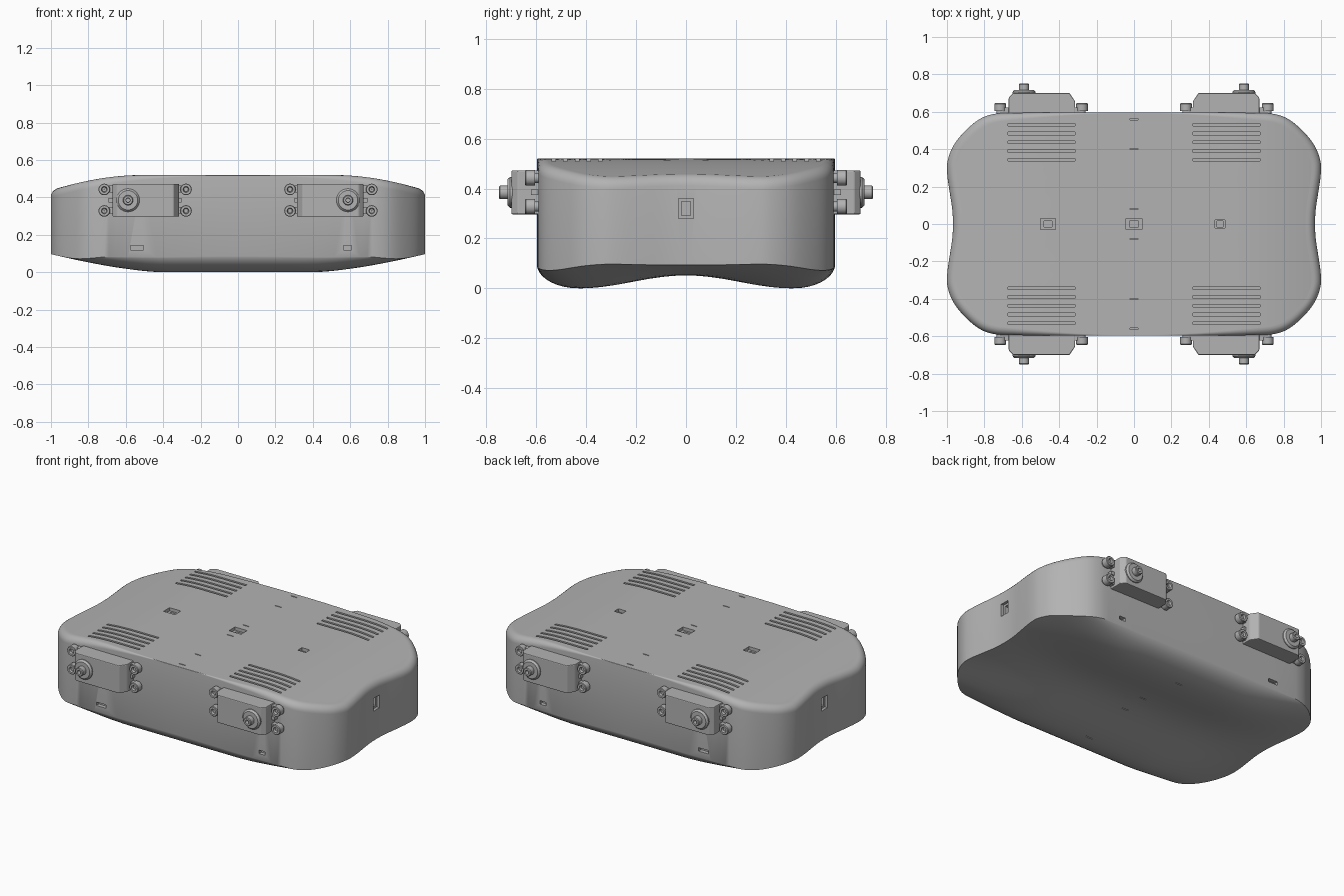
import bpy, bmesh, math
from mathutils import Vector

cube = bpy.data.objects.get("Cube")
if cube:
    bpy.data.objects.remove(cube, do_unlink=True)

grey = bpy.data.materials.new("matte_grey")
grey.use_nodes = True
grey.diffuse_color = (0.45, 0.45, 0.45, 1)
grey.node_tree.nodes["Principled BSDF"].inputs["Base Color"].default_value = (0.45, 0.45, 0.45, 1)


def make_object(name, bm):
    bmesh.ops.recalc_face_normals(bm, faces=bm.faces[:])
    mesh = bpy.data.meshes.new(name)
    bm.to_mesh(mesh)
    bm.free()
    mesh.materials.append(grey)
    obj = bpy.data.objects.new(name, mesh)
    bpy.context.collection.objects.link(obj)
    return obj


def activate(obj):
    bpy.ops.object.select_all(action='DESELECT')
    obj.select_set(True)
    bpy.context.view_layer.objects.active = obj


def smooth(obj, angle=35):
    activate(obj)
    bpy.ops.object.shade_smooth_by_angle(angle=math.radians(angle))


def add_box(bm, centre, size):
    verts = bmesh.ops.create_cube(bm, size=1)["verts"]
    for v in verts:
        v.co = Vector(c + p * s for c, p, s in zip(centre, v.co, size))


def add_lathe(bm, x, z, profile, steps=28):
    """Closed ring profile of (radius, distance forward), turned about y."""
    rings = []
    for i in range(steps):
        a = math.tau * i / steps
        rings.append([bm.verts.new((x + r * math.cos(a), -d, z + r * math.sin(a)))
                      for r, d in profile])
    n = len(profile)
    for i in range(steps):
        here, there = rings[i], rings[(i + 1) % steps]
        for j in range(n):
            k = (j + 1) % n
            bm.faces.new((here[j], there[j], there[k], here[k]))


def mirror_four(obj):
    mod = obj.modifiers.new("Mirror", 'MIRROR')
    mod.use_axis = (True, True, False)
    mod.use_mirror_merge = False


# Waisted plan outline: a smooth curve through one quarter, mirrored
def outline():
    quarter = [(.968, 0), (.972, .08), (.987, .18), (.999, .27), (.996, .34), (.965, .42),
               (.905, .495), (.83, .558), (.755, .587), (.65, .594), (.35, .596), (0, .597)]
    pts = quarter + [(-x, y) for x, y in quarter[-2::-1]]
    pts += [(x, -y) for x, y in pts[-2:0:-1]]
    pts = [Vector(p) for p in pts]
    out, n = [], len(pts)
    for i in range(n):
        a, b, c, d = (pts[(i + k) % n] for k in (-1, 0, 1, 2))
        for t in (0, .25, .5, .75):
            out.append(b + (c - a) * t / 2 + (a * 2 - b * 5 + c * 4 - d) * t * t / 2
                       + (b * 3 - a - c * 3 + d) * t ** 3 / 2)
    return out


def top_height(x):
    return .52 - .085 * (max(0, abs(x) - .5) / .5) ** 2


def bottom_height(x, y):
    y = abs(y)
    if y < .43:
        p = .026 * (1 + math.cos(math.pi * y / .43))
    else:
        p = .097 * (1 - math.sqrt(max(0, 1 - ((y - .43) / .168) ** 2)))
    rise = min(1, max(0, abs(x) - .4) / .6) ** 1.5
    return .097 * rise + p * (1 - rise)


# Body shell: crowned top, rounded rim, upright wall, rippled underside
def build_body():
    bm = bmesh.new()
    edge = outline()
    n = len(edge)
    inward = []
    for i in range(n):
        t = (edge[(i + 1) % n] - edge[i - 1]).normalized()
        inward.append(Vector((-t.y, t.x)))

    def rim(p):
        t = min(1, max(0, (abs(p.x) - .1) / .85))
        return .004 + .045 * t * t * (3 - 2 * t)

    spread = [math.sin(math.pi / 2 * k / 18) for k in range(1, 19)]
    rings = []
    for s in spread[:-1]:
        rings.append([(q.x, q.y, bottom_height(q.x, q.y)) for q in (p * s for p in edge)])
    rings.append([(p.x, p.y, bottom_height(p.x, p.y)) for p in edge])
    for k in range(7):
        a = math.pi / 2 * k / 6
        ring = []
        for p, d in zip(edge, inward):
            r = rim(p)
            q = p + d * r * (1 - math.cos(a))
            ring.append((q.x, q.y, top_height((p + d * r).x) - r * (1 - math.sin(a))))
        rings.append(ring)
    for s in reversed(spread[:-1]):
        ring = []
        for p, d in zip(edge, inward):
            q = (p + d * rim(p)) * s
            ring.append((q.x, q.y, top_height(q.x)))
        rings.append(ring)
    grid = [[bm.verts.new(c) for c in ring] for ring in rings]
    for low, high in zip(grid, grid[1:]):
        for i in range(n):
            j = (i + 1) % n
            bm.faces.new((low[i], low[j], high[j], high[i]))
    for ring, z in ((grid[0], bottom_height(0, 0)), (grid[-1], top_height(0))):
        hub = bm.verts.new((0, 0, z))
        for i in range(n):
            bm.faces.new((ring[i], ring[(i + 1) % n], hub))
    return make_object("body_shell", bm)


def cut(target, bm):
    cutter = make_object("cutter", bm)
    cutter.hide_render = True
    mod = target.modifiers.new("Cut", 'BOOLEAN')
    mod.operation, mod.solver, mod.object = 'DIFFERENCE', 'EXACT', cutter
    activate(target)
    bpy.ops.object.modifier_apply(modifier=mod.name)
    bpy.data.objects.remove(cutter, do_unlink=True)


body = build_body()

# Wide cuts: vents, sockets, end ports, slits and lower wall notches
wide = bmesh.new()
for sx in (-1, 1):
    add_box(wide, (sx * .98, 0, .32), (.06, .06, .08))
    for sy in (-1, 1):
        for k in range(5):
            add_box(wide, (sx * .495, sy * (.343 + .047 * k), .52), (.36, .014, .05))
for x, w, d in ((-.46, .08, .06), (0, .085, .06), (.46, .055, .042)):
    add_box(wide, (x, 0, .52), (w, d, .04))
for sy in (-1, 1):
    for x, w in ((-.54, .07), (.585, .042)):
        add_box(wide, (x, sy * .6, .131), (w, .06, .022))
    for y in (.08, .4, .56):
        add_box(wide, (0, sy * y, .52), (.045, .006, .02))
    for y in (.08, .4):
        add_box(wide, (0, sy * y, bottom_height(0, y)), (.045, .006, .02))
cut(body, wide)

# Narrow, deeper steps inside the sockets and ports
deep = bmesh.new()
for x, w in ((-.46, .045), (0, .05), (.46, .03)):
    add_box(deep, (x, 0, .46), (w, .034, .1))
for sx in (-1, 1):
    add_box(deep, (sx * .92, 0, .32), (.12, .036, .055))
cut(body, deep)
smooth(body)

# Actuator case: plan profile pulled upward, then softened
case = bmesh.new()
plan = [(.315, .55), (.315, .655), (.345, .7), (.645, .7), (.67, .675), (.67, .55)]
face = case.faces.new([case.verts.new((x, -y, .297)) for x, y in plan])
pulled = bmesh.ops.extrude_face_region(case, geom=[face])["geom"]
bmesh.ops.translate(case, vec=(0, 0, .176), verts=[g for g in pulled if isinstance(g, bmesh.types.BMVert)])
case_obj = make_object("actuator_case", case)
bevel = case_obj.modifiers.new("Bevel", 'BEVEL')
bevel.width, bevel.segments = .005, 2
mirror_four(case_obj)

# Output collar and hollow shaft
shaft = bmesh.new()
add_lathe(shaft, .588, .385, [(.01, .69), (.062, .69), (.062, .705), (.052, .716), (.027, .716),
                              (.027, .746), (.023, .75), (.012, .75), (.01, .735)])
shaft_obj = make_object("output_shaft", shaft)
smooth(shaft_obj)
mirror_four(shaft_obj)

# Mounting tabs with a middle rib
tabs = bmesh.new()
for z, h, w in ((.33, .036, .43), (.445, .036, .43), (.385, .022, .39)):
    add_box(tabs, (.4965, -.605, z), (w, .035, h))
mirror_four(make_object("mounting_tabs", tabs))

# Screw bosses at the tab ends
bosses = bmesh.new()
for x in (.278, .715):
    for z in (.328, .443):
        add_lathe(bosses, x, z, [(.012, .58), (.02, .58), (.02, .605), (.031, .605),
                                 (.031, .642), (.028, .646), (.016, .646), (.012, .63)], 20)
        add_lathe(bosses, x, z, [(.001, .6), (.012, .6), (.012, .632), (.001, .632)], 12)
boss_obj = make_object("screw_bosses", bosses)
smooth(boss_obj)
mirror_four(boss_obj)
